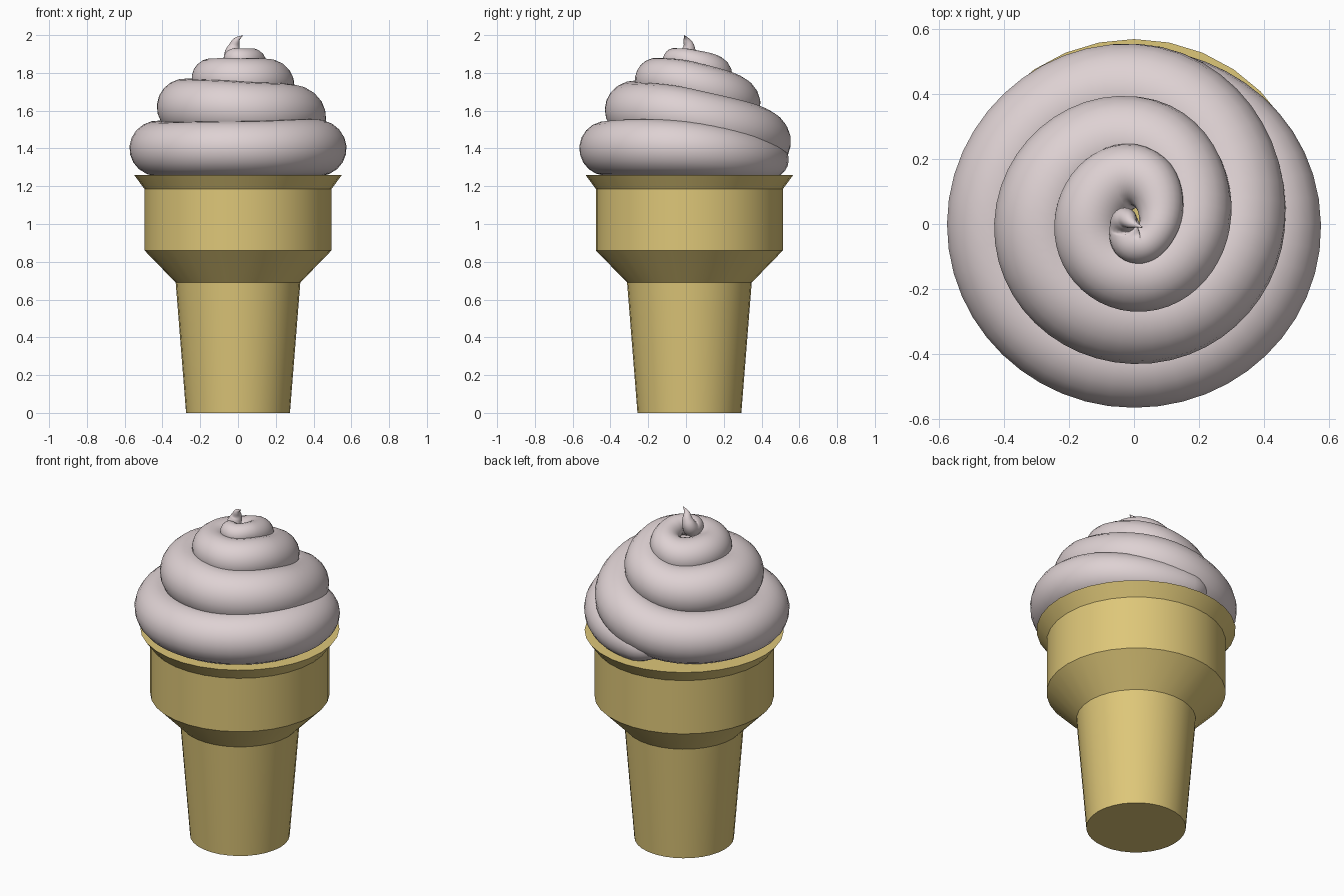
import bpy, bmesh
from math import cos, sin, radians, tau

cube = bpy.data.objects.get("Cube")
if cube:
    bpy.data.objects.remove(cube)


def material(name, rgb):
    m = bpy.data.materials.new(name)
    m.use_nodes = True
    color = (*rgb, 1)
    m.diffuse_color = color
    m.node_tree.nodes["Principled BSDF"].inputs["Base Color"].default_value = color
    return m


def select_only(ob):
    bpy.ops.object.select_all(action="DESELECT")
    ob.select_set(True)
    bpy.context.view_layer.objects.active = ob


wafer = material("wafer tan", (0.73, 0.57, 0.19))
cream = material("pale pink cream", (0.73, 0.64, 0.65))

# Wafer cup: a lathed profile of radius and height, closed at both ends
SIDES = 32
profile = [(0.275, 0), (0.33, 0.69), (0.495, 0.86), (0.495, 1.185), (0.55, 1.26)]
bm = bmesh.new()
rings = [[bm.verts.new((r * cos(tau * i / SIDES), r * sin(tau * i / SIDES), z))
          for i in range(SIDES)] for r, z in profile]
for low, high in zip(rings, rings[1:]):
    for i in range(SIDES):
        j = (i + 1) % SIDES
        bm.faces.new((low[i], low[j], high[j], high[i]))
bm.faces.new(rings[0][::-1])
bm.faces.new(rings[-1])
mesh = bpy.data.meshes.new("wafer_cup")
bm.to_mesh(mesh)
bm.free()
cup = bpy.data.objects.new("wafer_cup", mesh)
cup.location.y = 0.018
bpy.context.collection.objects.link(cup)
mesh.materials.append(wafer)
select_only(cup)
bpy.ops.object.shade_smooth_by_angle(angle=radians(25))

# Swirl: quarter-turn stations (coil radius, height, tube radius), clockwise from the back
stations = [
    (0.45, 1.34, 0.095), (0.43, 1.40, 0.145), (0.42, 1.40, 0.145), (0.43, 1.40, 0.145),
    (0.405, 1.44, 0.15), (0.315, 1.57, 0.15), (0.28, 1.605, 0.15), (0.28, 1.62, 0.15),
    (0.255, 1.64, 0.138), (0.175, 1.745, 0.12), (0.155, 1.765, 0.115), (0.138, 1.77, 0.108),
    (0.145, 1.79, 0.10), (0.077, 1.867, 0.063), (0.06, 1.872, 0.06),
]


def station(angle, r, z, t):
    return (r * cos(radians(angle)), r * sin(radians(angle)), z, t)


path = [station(125, 0.40, 1.37, 0.03)]                      # tucked-in start
path += [station(90 - 90 * i, *s) for i, s in enumerate(stations)]
path += [(-0.03, 0, 1.89, 0.045), (-0.022, 0.015, 1.935, 0.032),  # curled tip
         (-0.005, 0.002, 1.975, 0.016), (0.025, -0.01, 1.998, 0.002)]

curve = bpy.data.curves.new("cream_swirl", "CURVE")
curve.dimensions = "3D"
curve.bevel_depth = 1
curve.bevel_resolution = 8
curve.resolution_u = 12
curve.use_fill_caps = True
spline = curve.splines.new("BEZIER")
spline.radius_interpolation = "CARDINAL"
spline.bezier_points.add(len(path) - 1)
for p, (x, y, z, t) in zip(spline.bezier_points, path):
    p.co = (x, y, z)
    p.radius = t
    p.handle_left_type = p.handle_right_type = "AUTO"
curve.materials.append(cream)
swirl = bpy.data.objects.new("cream_swirl", curve)
bpy.context.collection.objects.link(swirl)
select_only(swirl)
bpy.ops.object.convert(target="MESH")
bpy.ops.object.shade_smooth()
